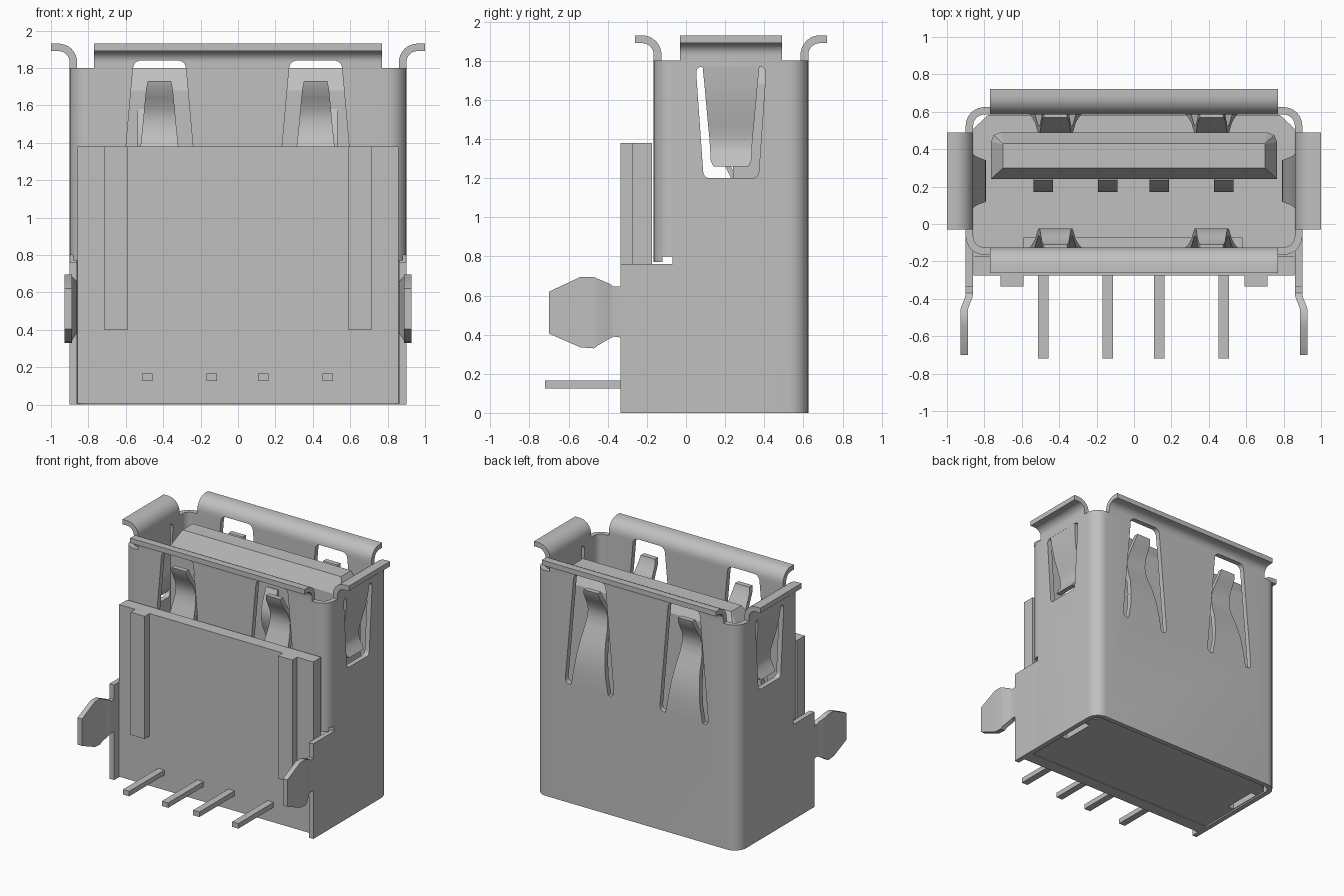
import bpy, bmesh, math
from mathutils import Vector

old = bpy.data.objects.get("Cube")
if old:
    bpy.data.objects.remove(old, do_unlink=True)

grey = bpy.data.materials.new("plain_grey")
grey.use_nodes = True
GREY = (0.53, 0.53, 0.53, 1)
grey.diffuse_color = GREY
grey.node_tree.nodes["Principled BSDF"].inputs["Base Color"].default_value = GREY

T = 0.04                                  # sheet metal thickness
X, YF, YB, TOP = 0.90, -0.165, 0.625, 1.80  # outer limits of the shell


def finish(name, bm):
    bmesh.ops.recalc_face_normals(bm, faces=bm.faces[:])
    me = bpy.data.meshes.new(name)
    bm.to_mesh(me)
    bm.free()
    me.materials.append(grey)
    ob = bpy.data.objects.new(name, me)
    bpy.context.collection.objects.link(ob)
    return ob


def activate(ob):
    bpy.ops.object.select_all(action='DESELECT')
    ob.select_set(True)
    bpy.context.view_layer.objects.active = ob


def smooth(ob):
    activate(ob)
    bpy.ops.object.shade_smooth_by_angle(angle=math.radians(35))


def prism(name, pts, axis, lo, hi):
    """Extrude a 2D outline along axis x (y,z points), y (x,z) or z (x,y)."""
    bm = bmesh.new()
    verts = []
    for p in pts:
        c = list(p)
        c.insert("xyz".index(axis), lo)
        verts.append(bm.verts.new(c))
    face = bm.faces.new(verts)
    new = bmesh.ops.extrude_face_region(bm, geom=[face])["geom"]
    d = Vector([hi - lo if a == axis else 0 for a in "xyz"])
    bmesh.ops.translate(bm, vec=d, verts=[v for v in new if isinstance(v, bmesh.types.BMVert)])
    return finish(name, bm)


def box(name, x0, x1, y0, y1, z0, z1):
    return prism(name, [(x0, y0), (x1, y0), (x1, y1), (x0, y1)], "z", z0, z1)


def sheet(name, rows, offset):
    """Bent strip through pairs of edge points, thickened by one offset."""
    bm = bmesh.new()
    off = Vector(offset)
    rings = []
    for a, b in rows:
        a, b = Vector(a), Vector(b)
        rings.append([bm.verts.new(p) for p in (a, b, b + off, a + off)])
    for r, s in zip(rings, rings[1:]):
        for i in range(4):
            j = (i + 1) % 4
            bm.faces.new((r[i], r[j], s[j], s[i]))
    bm.faces.new(rings[0])
    bm.faces.new(rings[-1])
    ob = finish(name, bm)
    smooth(ob)
    return ob


def cut(ob, cutters):
    activate(ob)
    for c in cutters:
        m = ob.modifiers.new("cut", 'BOOLEAN')
        m.operation, m.solver, m.object = 'DIFFERENCE', 'EXACT', c
        bpy.ops.object.modifier_apply(modifier=m.name)


def round_rect(x0, x1, y0, y1, r, n=8):
    pts = []
    for k, (cx, cy) in enumerate(((x1 - r, y1 - r), (x0 + r, y1 - r), (x0 + r, y0 + r), (x1 - r, y0 + r))):
        for i in range(n + 1):
            a = math.pi / 2 * (k + i / n)
            pts.append((cx + r * math.cos(a), cy + r * math.sin(a)))
    return pts


def rounded(pts, r, n=5):
    """Round every corner of a polygon with a quadratic blend."""
    out = []
    for i, p in enumerate(pts):
        p, a, b = Vector(p), Vector(pts[i - 1]), Vector(pts[(i + 1) % len(pts)])
        s, e = p + (a - p).normalized() * r, p + (b - p).normalized() * r
        for k in range(n + 1):
            t = k / n
            out.append(tuple(s * (1 - t) ** 2 + p * 2 * t * (1 - t) + e * t * t))
    return out


# Shell tube with rounded corners
bm = bmesh.new()
outer = round_rect(-X, X, YF, YB, 0.10)
inner = round_rect(-X + T, X - T, YF + T, YB - T, 0.06)
loops = [[bm.verts.new((x, y, z)) for x, y in prof]
         for prof, z in ((outer, 0), (outer, TOP), (inner, TOP), (inner, 0))]
for k in range(4):
    a, b = loops[k], loops[(k + 1) % 4]
    for i in range(len(a)):
        j = (i + 1) % len(a)
        bm.faces.new((a[i], a[j], b[j], b[i]))
shell = finish("shell", bm)

# Openings: lower front, corner notches, spring windows
windows = []
for cx in (-0.42, 0.415):
    trap = [(cx - 0.217, 0.95), (cx + 0.217, 0.95), (cx + 0.138, 1.84), (cx - 0.138, 1.84)]
    windows.append(prism("window_cutter", rounded(trap, 0.045), "y", -0.5, 0.9))
side_trap = [(0.09, 1.20), (0.37, 1.20), (0.41, 1.77), (0.05, 1.77)]
others = [prism("side_window_cutter", rounded(side_trap, 0.035), "x", -1.2, 1.2),
          box("front_cutter", -1.2, 1.2, -0.5, -0.07, -0.1, 0.77),
          box("notch_cutter", -1.2, 1.2, -0.12, -0.07, 0.7, 0.8)]
cut(shell, windows + others)
smooth(shell)


# Flared lips along the top rim: profile as (outward, height) from the outer wall
def lip(length_out):
    arc = [(0.06 - 0.06 * math.cos(a), 1.83 + 0.06 * math.sin(a)) for a in
           [math.pi / 2 * i / 8 for i in range(9)]]
    big = [(0.06 - 0.10 * math.cos(a), 1.83 + 0.10 * math.sin(a)) for a in
           [math.pi / 2 * i / 8 for i in range(9)]]
    return [(0, TOP)] + arc + [(length_out, 1.89), (length_out, 1.93)] + big[::-1] + [(-T, TOP)]


lips = [prism("front_lip", [(YF - o, z) for o, z in lip(0.096)], "x", -0.77, 0.77),
        prism("back_lip", [(YB + o, z) for o, z in lip(0.096)], "x", -0.77, 0.77)]
for ob in lips:
    cut(ob, windows)
for side, s in (("left", 1), ("right", -1)):
    lips.append(prism(side + "_lip", [(s * (X + o), z) for o, z in lip(0.10)], "y", -0.03, 0.49))
for ob in lips:
    smooth(ob)

# Front and back spring fingers: height, inward depth, half width
finger = [(0.94, 0, 0.165), (1.08, 0.0, 0.14), (1.20, 0.015, 0.125), (1.32, 0.045, 0.108),
          (1.42, 0.085, 0.097), (1.48, 0.10, 0.091), (1.53, 0.102, 0.086), (1.58, 0.09, 0.082),
          (1.64, 0.055, 0.076), (1.69, 0.025, 0.071), (1.73, 0.015, 0.062)]
for cx in (-0.42, 0.415):
    for name, y, s in (("front_spring", YF, 1), ("back_spring", YB, -1)):
        sheet(name, [((cx - h, y + s * d, z), (cx + h, y + s * d, z)) for z, d, h in finger],
              (0, s * T, 0))

# Side spring fingers, hinged at the top
side_finger = [(1.78, 0, 0.146), (1.68, 0.008, 0.136), (1.58, 0.025, 0.127), (1.48, 0.05, 0.118),
               (1.42, 0.066, 0.112), (1.37, 0.07, 0.108), (1.33, 0.06, 0.106), (1.29, 0.035, 0.104),
               (1.26, 0.015, 0.09)]
for side, s in (("left", 1), ("right", -1)):
    sheet(side + "_side_spring",
          [((s * (X - d), 0.23 - h, z), (s * (X - d), 0.23 + h, z)) for z, d, h in side_finger],
          (-s * T, 0, 0))
    # Side plate reaching forward, with its board leg
    box(side + "_side_plate", *sorted((s * X, s * (X - T))), -0.335, -0.07, 0, 0.76)
    leg = [(-0.33, 0, 0.385, 0.645), (-0.37, 0, 0.39, 0.645), (-0.39, 0.003, 0.38, 0.66),
           (-0.45, 0.026, 0.345, 0.685), (-0.47, 0.028, 0.33, 0.695), (-0.54, 0.028, 0.335, 0.695),
           (-0.70, 0.028, 0.405, 0.62)]
    sheet(side + "_leg", [((s * (X + o), y, a), (s * (X + o), y, b)) for y, o, a, b in leg],
          (-s * T, 0, 0))

# Insulating base block with chamfered rear corners
W = 0.858
base = prism("housing_base", [(-W, -0.26), (W, -0.26), (W, 0.51), (0.78, 0.583), (-0.78, 0.583), (-W, 0.51)],
             "z", 0.01, 0.66)
pockets = [box("floor_recess_cutter", -0.59, 0.58, -0.13, -0.075, 0.5, 0.8)]
for s in (1, -1):
    pockets.append(box("pocket_cutter", *sorted((s * 0.80, s * 0.852)), 0.16, 0.43, -0.1, 0.3))
cut(base, pockets)

# Front plate and its ribs
box("housing_front", -W, W, -0.275, -0.175, 0.005, 1.38)
for s in (1, -1):
    box("front_rib", *sorted((s * 0.59, s * 0.715)), -0.335, -0.27, 0.40, 1.38)

# Tongue with a bevelled tip
bm = bmesh.new()
sections = [(0.65, 0.765, 0.24, 0.49), (1.68, 0.765, 0.24, 0.49), (1.80, 0.70, 0.30, 0.43)]
rings = []
for z, w, y0, y1 in sections:
    c = 0.05 if w > 0.7 else 0.005
    pts = [(-w, y0), (w, y0), (w, y1 - c), (w - c * 0.3, y1 - c * 0.3), (w - c, y1),
           (-w + c, y1), (-w + c * 0.3, y1 - c * 0.3), (-w, y1 - c)]
    rings.append([bm.verts.new((x, y, z)) for x, y in pts])
for a, b in zip(rings, rings[1:]):
    for i in range(8):
        j = (i + 1) % 8
        bm.faces.new((a[i], a[j], b[j], b[i]))
bm.faces.new(rings[0])
bm.faces.new(rings[-1])
finish("tongue", bm)

# Contacts on the tongue and their board pins
bulge = [(0.66, 0.23), (1.20, 0.23), (1.27, 0.195), (1.35, 0.172), (1.42, 0.172), (1.50, 0.20), (1.58, 0.235)]
for x in (-0.485, -0.14, 0.135, 0.48):
    sheet("contact", [((x - 0.053, y, z), (x + 0.053, y, z)) for z, y in bulge], (0, 0.03, 0))
    box("pin", x - 0.0275, x + 0.0275, -0.72, -0.25, 0.125, 0.165)

for c in windows + others + pockets:
    bpy.data.objects.remove(c, do_unlink=True)
